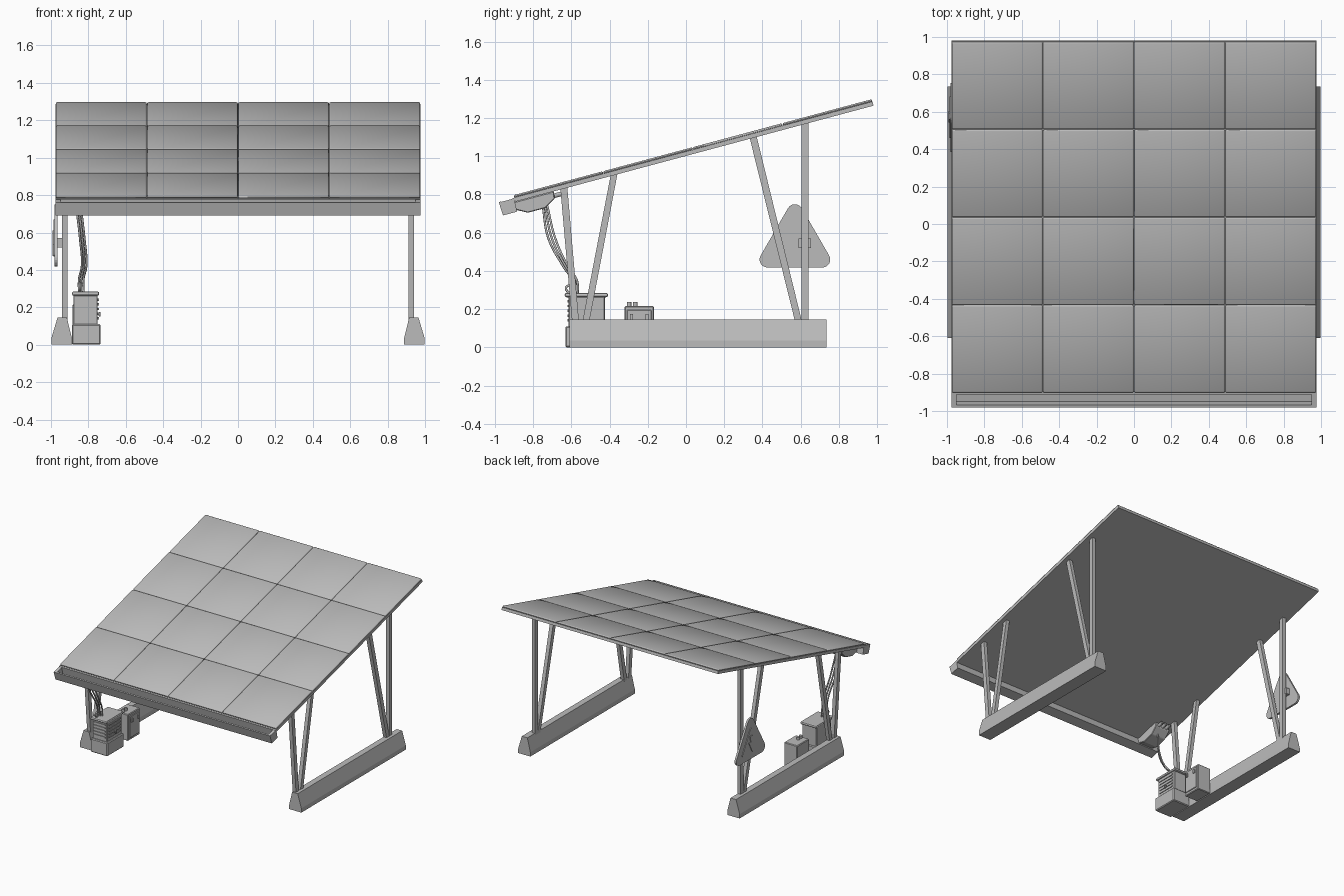
import bpy, bmesh, math
from mathutils import Vector, Matrix

if "Cube" in bpy.data.objects:
    bpy.data.objects.remove(bpy.data.objects["Cube"], do_unlink=True)

grey = bpy.data.materials.new("light_grey")
grey.use_nodes = True
COL = (0.5, 0.5, 0.5, 1)
grey.diffuse_color = COL
grey.node_tree.nodes["Principled BSDF"].inputs["Base Color"].default_value = COL

# Sloping frame shared by roof, gutter and junction box
TILT = math.radians(15)
SLOPE = Matrix.Translation((0, 0, 1.035)) @ Matrix.Rotation(TILT, 4, 'X')


def finish(name, bm, matrix=None, bevel=0, segments=1):
    bmesh.ops.recalc_face_normals(bm, faces=bm.faces)
    me = bpy.data.meshes.new(name)
    bm.to_mesh(me)
    bm.free()
    ob = bpy.data.objects.new(name, me)
    bpy.context.collection.objects.link(ob)
    me.materials.append(grey)
    if matrix:
        ob.matrix_world = matrix
    if bevel:
        mod = ob.modifiers.new("Bevel", 'BEVEL')
        mod.width, mod.segments = bevel, segments
    return ob


def add_box(bm, x, y, z):
    size = Vector((x[1] - x[0], y[1] - y[0], z[1] - z[0]))
    mid = Vector((sum(x), sum(y), sum(z))) / 2
    bmesh.ops.create_cube(bm, size=1, matrix=Matrix.Translation(mid) @ Matrix.Diagonal((*size, 1)))


def box(name, x, y, z, matrix=None, bevel=0, segments=1):
    bm = bmesh.new()
    add_box(bm, x, y, z)
    return finish(name, bm, matrix, bevel, segments)


def prism(name, outline, axis, lo, hi, matrix=None, bevel=0):
    """Extrude a closed outline along x or y."""
    bm = bmesh.new()
    put = (lambda a, b: (lo, a, b)) if axis == 'x' else (lambda a, b: (a, lo, b))
    face = bm.faces.new([bm.verts.new(put(a, b)) for a, b in outline])
    new = bmesh.ops.extrude_face_region(bm, geom=[face])["geom"]
    move = (hi - lo, 0, 0) if axis == 'x' else (0, hi - lo, 0)
    bmesh.ops.translate(bm, vec=move, verts=[v for v in new if isinstance(v, bmesh.types.BMVert)])
    return finish(name, bm, matrix, bevel)


def cable(name, points, radius):
    cu = bpy.data.curves.new(name, 'CURVE')
    cu.dimensions = '3D'
    cu.bevel_depth, cu.bevel_resolution = radius, 2
    sp = cu.splines.new('BEZIER')
    sp.bezier_points.add(len(points) - 1)
    for bp, p in zip(sp.bezier_points, points):
        bp.co = p
        bp.handle_left_type = bp.handle_right_type = 'AUTO'
    ob = bpy.data.objects.new(name, cu)
    bpy.context.collection.objects.link(ob)
    cu.materials.append(grey)


def cylinder(name, centre, radius, depth, matrix=None):
    bm = bmesh.new()
    bmesh.ops.create_cone(bm, cap_ends=True, segments=16, radius1=radius, radius2=radius,
                          depth=depth, matrix=Matrix.Translation(centre) @ (matrix or Matrix()))
    return finish(name, bm)


# Roof slab with a four by four grid of softly rounded panels
FRONT, BACK, HALF = -0.935, 1.008, 0.975
box("roof_slab", (-HALF, HALF), (FRONT, BACK), (-0.032, -0.01), SLOPE)
panel_w, panel_l = HALF / 2, (BACK - FRONT) / 4
for row in range(4):
    for col in range(4):
        x, y = -HALF + col * panel_w, FRONT + row * panel_l
        tile = box("roof_panel", (x + 0.001, x + panel_w - 0.001),
                   (y + 0.001, y + panel_l - 0.001), (-0.012, 0.003), SLOPE, 0.009, 2)
        tile.data.polygons.foreach_set("use_smooth", [True] * len(tile.data.polygons))

# Front gutter: open channel with end caps
prism("gutter", [(-1.018, -0.012), (-1.014, -0.085), (-0.938, -0.085), (-0.935, -0.012),
                 (-0.947, -0.012), (-0.949, -0.072), (-1.003, -0.072), (-1.006, -0.012)],
      'x', -HALF, HALF, SLOPE)
for s in (-1, 1):
    box("gutter_end", sorted((s * HALF, s * 0.95)), (-1.01, -0.94), (-0.08, -0.014), SLOPE)

# Concrete feet and leaning legs on both sides
LEGS = (("front_leg", -0.578, -0.64), ("front_brace", -0.525, -0.375),
        ("rear_brace", 0.59, 0.35), ("rear_leg", 0.622, 0.622))
for s in (-1, 1):
    prism("foot", [(s * a, b) for a, b in ((0.888, 0), (0.998, 0), (0.998, 0.035), (0.965, 0.145),
                                          (0.915, 0.145), (0.888, 0.035))], 'y', -0.61, 0.735)
    for name, low, high in LEGS:
        top = 1.013 + high * math.tan(TILT)
        w, rise = 0.018, 0.018 * math.tan(TILT)
        prism(name, [(low - w, 0.13), (low + w, 0.13), (high + w, top + rise), (high - w, top - rise)],
              'x', s * 0.926 - 0.015, s * 0.926 + 0.015)

# Large cabinet: plinth, body, lid, louvres and handle
box("cabinet_plinth", (-0.888, -0.735), (-0.632, -0.415), (0, 0.11), None, 0.006)
box("cabinet_body", (-0.88, -0.75), (-0.615, -0.425), (0.1, 0.265), None, 0.004)
box("cabinet_lid", (-0.888, -0.742), (-0.635, -0.408), (0.262, 0.285), None, 0.01, 2)
for i in range(5):
    z = 0.135 + i * 0.025
    box("cabinet_louvre", (-0.752, -0.744), (-0.595, -0.445), (z, z + 0.012))
    box("cabinet_front_louvre", (-0.865, -0.765), (-0.621, -0.612), (z, z + 0.012))
box("cabinet_handle", (-0.745, -0.734), (-0.53, -0.51), (0.15, 0.175), None, 0.003)

# Small cabinet with door, switches and top terminals
box("small_cabinet", (-0.885, -0.765), (-0.322, -0.168), (0, 0.215), None, 0.005)
box("small_cabinet_door", (-0.767, -0.758), (-0.31, -0.18), (0.02, 0.195), None, 0.003)
for y in (-0.285, -0.205):
    box("cabinet_switch", (-0.76, -0.75), (y - 0.008, y + 0.008), (0.145, 0.175))
for y in (-0.298, -0.266):
    cylinder("cabinet_terminal", (-0.825, y, 0.222), 0.012, 0.03)

# Junction box below the roof edge, with connectors
prism("junction_box", [(-0.945, -0.032), (-0.725, -0.032), (-0.73, -0.07), (-0.79, -0.105),
                       (-0.885, -0.105), (-0.94, -0.075)], 'x', -0.92, -0.79, SLOPE, 0.004)
for x in (-0.89, -0.855, -0.82):
    cylinder("connector", (x, -0.71, -0.055), 0.012, 0.04,
             Matrix.Rotation(math.pi / 2, 4, 'X')).matrix_world = SLOPE

# Hanging cables
for i in range(3):
    d = i * 0.012
    cable("cable", [(-0.865 + d, -0.75 + d, 0.74), (-0.845 + d, -0.72 + 1.5 * d, 0.57),
                    (-0.835 + d, -0.64 + d, 0.42), (-0.85 + d, -0.595 + d, 0.35),
                    (-0.85 + d, -0.59 + d, 0.27)], 0.006)
cable("cable_loop", [(-0.845, -0.6, 0.275), (-0.845, -0.628, 0.31), (-0.845, -0.605, 0.33)], 0.006)


# Rounded triangular warning sign on the rear leg
def rounded_triangle(size, corner):
    pts = []
    for k in range(3):
        a = math.radians(90 + 120 * k)
        cy, cz = 0.57 + size * math.cos(a), 0.542 + size * math.sin(a)
        for j in range(7):
            b = a + math.radians(-60 + 20 * j)
            pts.append((cy + corner * math.cos(b), cz + corner * math.sin(b)))
    return pts


prism("warning_sign", rounded_triangle(0.165, 0.042), 'x', -0.982, -0.966)
prism("sign_inner_plate", rounded_triangle(0.115, 0.012), 'x', -0.987, -0.98)
prism("sign_symbol", [(0.56, 0.61), (0.59, 0.61), (0.58, 0.56), (0.605, 0.56), (0.56, 0.475),
                      (0.567, 0.535), (0.542, 0.535)], 'x', -0.992, -0.985)
box("sign_bracket", (-0.968, -0.935), (0.59, 0.655), (0.52, 0.57))
